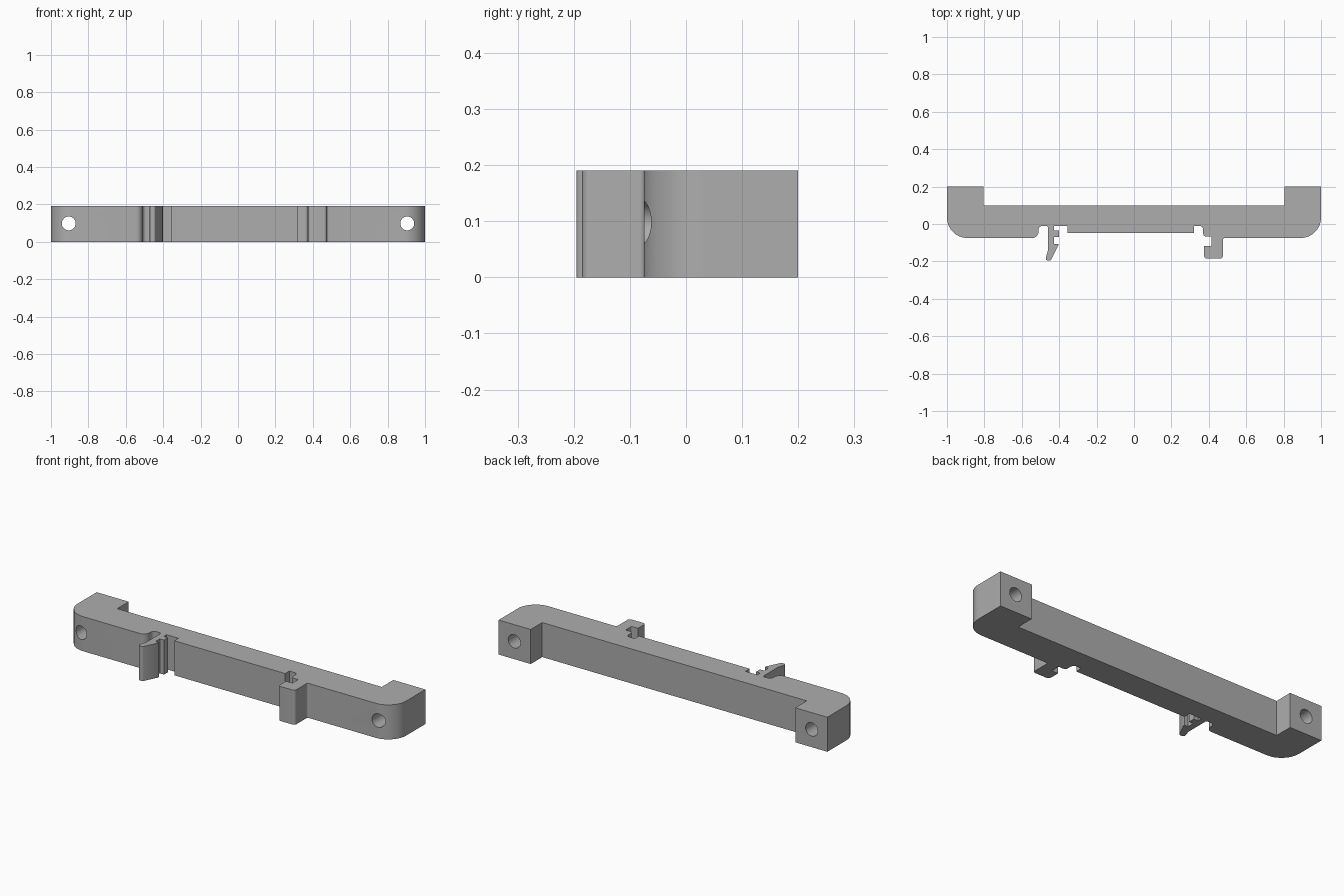
import bpy
import bmesh
import math
from mathutils import Vector

HEIGHT = 0.19

cube = bpy.data.objects.get("Cube")
if cube:
    bpy.data.objects.remove(cube, do_unlink=True)


def make_material(name, color):
    material = bpy.data.materials.new(name)
    material.use_nodes = True
    material.diffuse_color = color
    shader = material.node_tree.nodes["Principled BSDF"]
    shader.inputs["Base Color"].default_value = color
    return material


def mirror(points):
    """Mirror an outline across x and keep it running the same way round."""
    return [(-point[0], *point[1:]) for point in reversed(points)]


def round_corners(points):
    """Replace each corner that has a radius with a tangent arc."""
    outline = []
    count = len(points)
    for index, point in enumerate(points):
        corner = Vector(point[:2])
        radius = point[2] if len(point) > 2 else 0
        if not radius:
            outline.append(corner)
            continue
        before = (Vector(points[index - 1][:2]) - corner).normalized()
        after = (Vector(points[(index + 1) % count][:2]) - corner).normalized()
        half = before.angle(after) / 2
        center = corner + (before + after).normalized() * radius / math.sin(half)
        start = corner + before * radius / math.tan(half) - center
        end = corner + after * radius / math.tan(half) - center
        sweep = start.angle_signed(end)
        steps = 16 if radius > 0.05 else 6
        for step in range(steps + 1):
            turn = -sweep * step / steps
            x = start.x * math.cos(turn) - start.y * math.sin(turn)
            y = start.x * math.sin(turn) + start.y * math.cos(turn)
            outline.append(center + Vector((x, y)))
    return outline


def extrude_outline(name, outline, height, material):
    mesh = bpy.data.meshes.new(name)
    bm = bmesh.new()
    base = bm.faces.new([bm.verts.new((p.x, p.y, 0)) for p in outline])
    result = bmesh.ops.extrude_face_region(bm, geom=[base])
    top = [v for v in result["geom"] if isinstance(v, bmesh.types.BMVert)]
    bmesh.ops.translate(bm, vec=(0, 0, height), verts=top)
    bmesh.ops.recalc_face_normals(bm, faces=bm.faces)
    bm.to_mesh(mesh)
    bm.free()
    obj = bpy.data.objects.new(name, mesh)
    bpy.context.collection.objects.link(obj)
    mesh.materials.append(material)
    return obj


grey = make_material("grey plastic", (0.42, 0.42, 0.42, 1))

# End block with a rounded outer corner, shared by both sides
right_end = [(1, -0.075, 0.11), (1, 0.2), (0.805, 0.2), (0.805, 0.1)]
left_end = mirror(right_end)

# Flexible catch and its relief slot
left_catch = [
    (-0.51, -0.075, 0.035), (-0.51, -0.01, 0.02),
    (-0.46, -0.01, 0.01), (-0.46, -0.14),
    (-0.475, -0.195, 0.01), (-0.445, -0.195, 0.01),
    (-0.405, -0.115), (-0.405, -0.107),
    (-0.427, -0.107), (-0.427, -0.07),
    (-0.402, -0.07), (-0.402, -0.035),
    (-0.427, -0.035), (-0.427, -0.01),
]

# Raised pad between the two catches
middle_pad = [(-0.355, -0.01), (-0.355, -0.047), (0.32, -0.047), (0.32, -0.01)]

# Fixed hook
right_hook = [
    (0.37, -0.01, 0.02), (0.37, -0.067, 0.015),
    (0.414, -0.067, 0.006), (0.414, -0.118, 0.006),
    (0.375, -0.118), (0.375, -0.185, 0.015),
    (0.475, -0.185, 0.015), (0.475, -0.075, 0.01),
]

outline = round_corners(left_end + left_catch + middle_pad + right_hook + right_end)
bracket = extrude_outline("rail_bracket", outline, HEIGHT, grey)

# Screw holes through both end blocks
for side, x in (("left", 0.905), ("right", -0.905)):
    bpy.ops.mesh.primitive_cylinder_add(
        vertices=32, radius=0.037, depth=1,
        location=(x, 0, 0.098), rotation=(math.pi / 2, 0, 0))
    cutter = bpy.context.object
    cutter.name = side + "_screw_hole_cutter"
    cutter.data.materials.append(grey)
    cutter.hide_render = True
    cutter.hide_set(True)
    hole = bracket.modifiers.new(side + " screw hole", "BOOLEAN")
    hole.operation = "DIFFERENCE"
    hole.solver = "EXACT"
    hole.object = cutter

# Apply the cuts, then smooth only the rounded surfaces
bpy.ops.object.select_all(action="DESELECT")
bpy.context.view_layer.objects.active = bracket
bracket.select_set(True)
for modifier in list(bracket.modifiers):
    cutter = modifier.object
    bpy.ops.object.modifier_apply(modifier=modifier.name)
    bpy.data.objects.remove(cutter, do_unlink=True)
bpy.ops.object.shade_smooth_by_angle(angle=math.radians(30))
